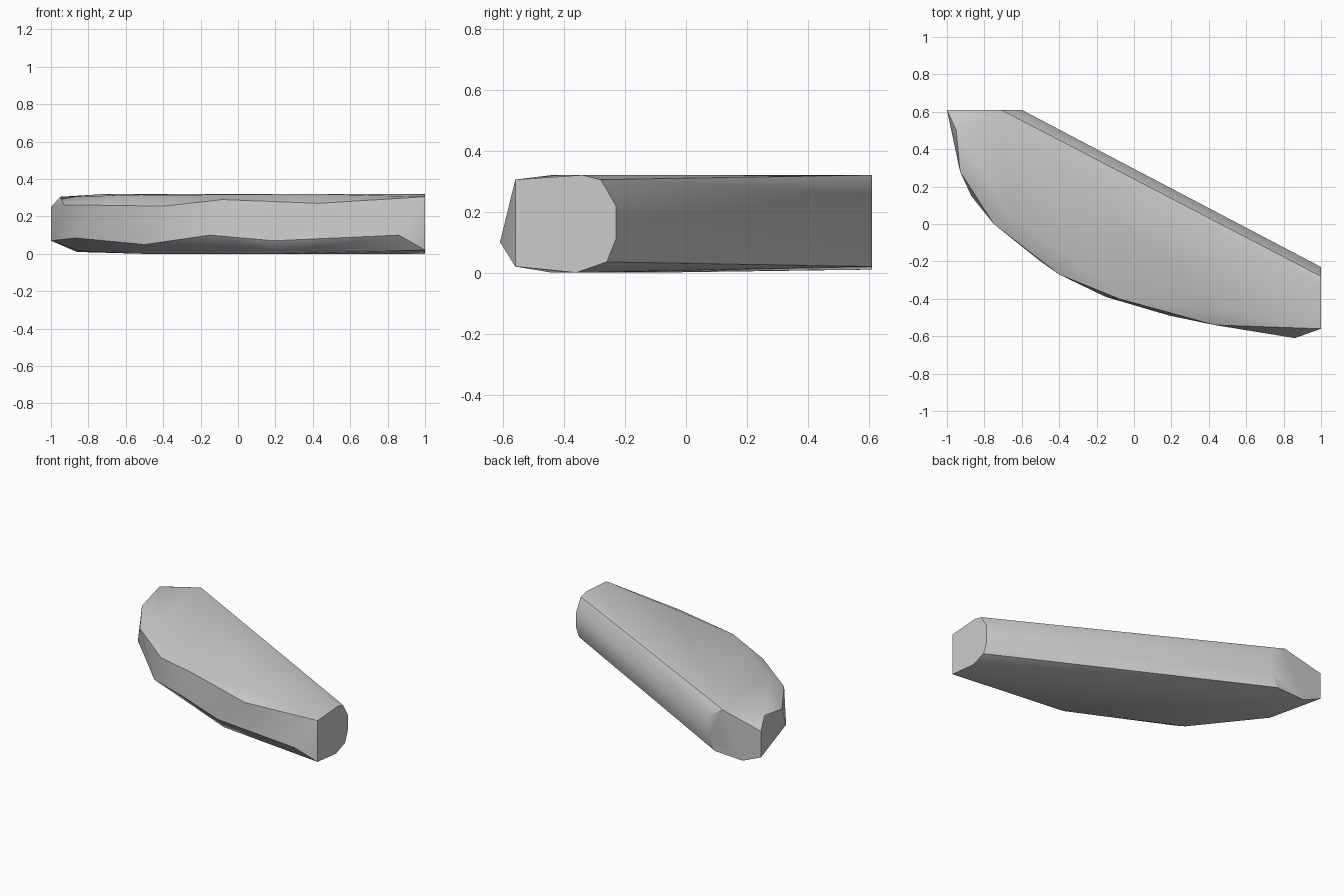
import bpy
import bmesh
import math

default_cube = bpy.data.objects.get("Cube")
if default_cube:
    bpy.data.objects.remove(default_cube, do_unlink=True)


def make_material(name, colour):
    material = bpy.data.materials.new(name)
    material.use_nodes = True
    material.diffuse_color = colour
    shader = material.node_tree.nodes["Principled BSDF"]
    shader.inputs["Base Color"].default_value = colour
    return material


def make_hull(name, groups, material):
    """Wrap a faceted convex skin around all the outline points."""
    mesh = bpy.data.meshes.new(name)
    bm = bmesh.new()
    for points in groups:
        for point in points:
            bm.verts.new(point)
    result = bmesh.ops.convex_hull(bm, input=bm.verts[:])
    loose = [v for v in bm.verts if not v.link_faces]
    bmesh.ops.delete(bm, geom=loose, context='VERTS')
    bmesh.ops.dissolve_limit(bm, angle_limit=math.radians(1),
                             verts=bm.verts[:], edges=bm.edges[:])
    bmesh.ops.recalc_face_normals(bm, faces=bm.faces[:])
    bm.to_mesh(mesh)
    bm.free()
    mesh.materials.append(material)
    body = bpy.data.objects.new(name, mesh)
    bpy.context.collection.objects.link(body)
    return body


# Flat end facing +x, as (y, z) pairs
right_end = [(1, y, z) for y, z in (
    (-.56, .02), (-.56, .305), (-.34, .32), (-.28, .305),
    (-.23, .22), (-.23, .11), (-.26, .035), (-.36, 0))]

# Flat end facing +y, as (x, z) pairs
back_end = [(x, .61, z) for x, z in (
    (-1, .07), (-1, .25), (-.71, .32), (-.6, .255),
    (-.6, .11), (-.65, .02), (-.86, .01))]

# Upper rim of the curved front
upper_rim = [(-.95, .5, .305), (-.93, .28, .26), (-.75, 0, .26),
             (-.4, -.27, .255), (-.08, -.4, .29), (.43, -.54, .27)]

# Lower rim of the curved front
lower_rim = [(-.87, .15, .085), (-.5, -.2, .05), (-.15, -.39, .1),
             (.19, -.49, .07), (.86, -.61, .1)]

# Gently domed top and underside
top_plateau = [(-.65, .02, .312), (-.3, -.2, .315), (.4, -.44, .32)]
underside = [(-.85, .3, .015), (-.5, -.1, 0), (.2, -.44, 0)]

stone_grey = make_material("stone grey", (.6, .6, .6, 1))
body = make_hull("curved_body",
                 (right_end, back_end, upper_rim, lower_rim,
                  top_plateau, underside), stone_grey)

# Soft shading over shallow facets, crisp rims and ends
bpy.ops.object.select_all(action='DESELECT')
body.select_set(True)
bpy.context.view_layer.objects.active = body
bpy.ops.object.shade_smooth_by_angle(angle=math.radians(30))
